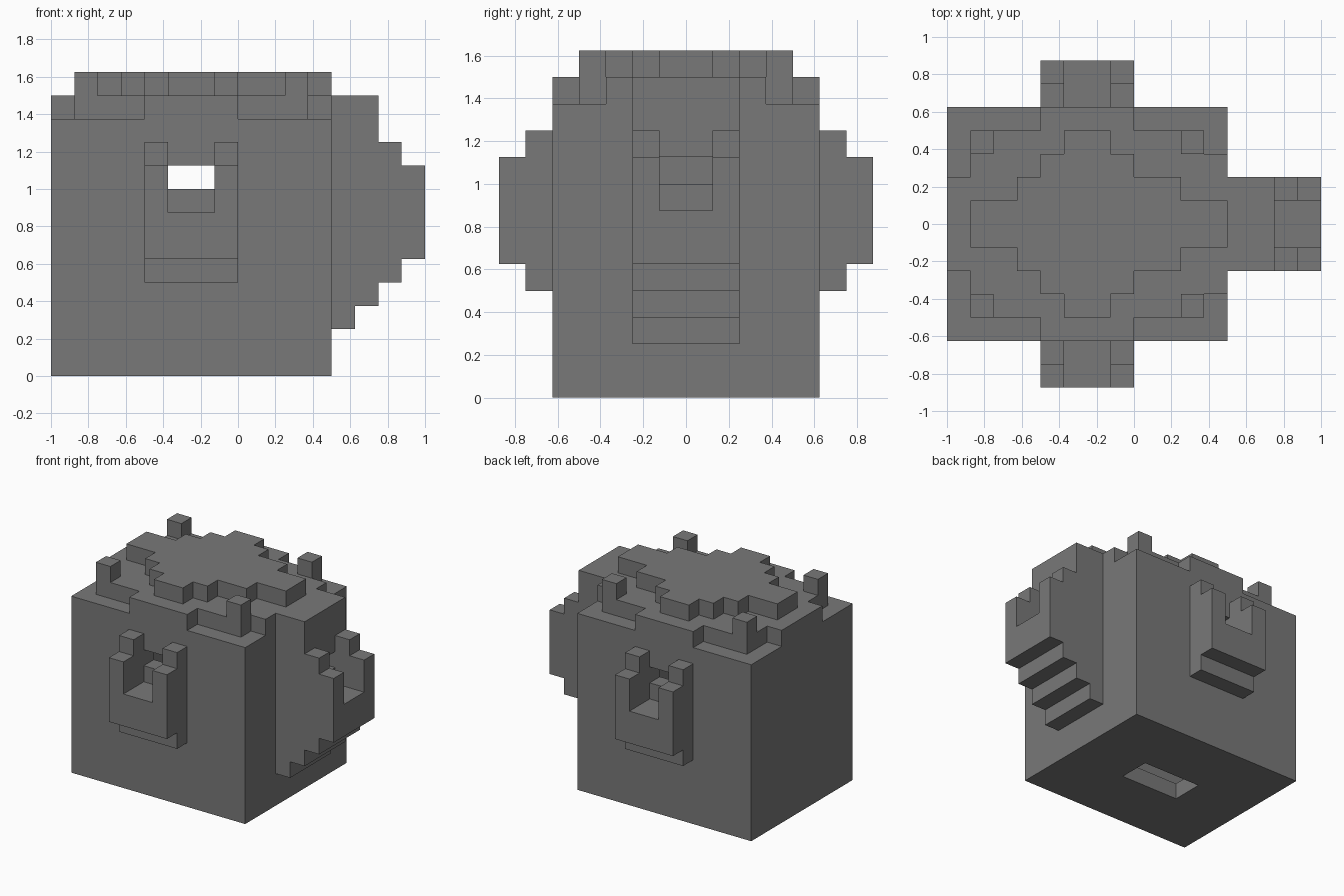
import bpy
import bmesh
from math import pi
from mathutils import Matrix, Vector

U = 0.125  # size of one block; all coordinates below are in blocks

if "Cube" in bpy.data.objects:
    bpy.data.objects.remove(bpy.data.objects["Cube"], do_unlink=True)

grey = bpy.data.materials.new("stone grey")
colour = (0.19, 0.19, 0.19, 1)
grey.use_nodes = True
grey.diffuse_color = colour
grey.node_tree.nodes["Principled BSDF"].inputs["Base Color"].default_value = colour


def prism(name, outline, lo, hi, upright=False, place=Matrix()):
    """Extrude an outline along z, or along y when upright (outline is x, z)."""
    bm = bmesh.new()
    points = [(a, lo, b) if upright else (a, b, lo) for a, b in outline]
    face = bm.faces.new([bm.verts.new(p) for p in points])
    grown = bmesh.ops.extrude_face_region(bm, geom=[face])["geom"]
    step = Vector((0, hi - lo, 0) if upright else (0, 0, hi - lo))
    bmesh.ops.translate(bm, vec=step,
                        verts=[g for g in grown if isinstance(g, bmesh.types.BMVert)])
    bmesh.ops.transform(bm, matrix=Matrix.Scale(U, 4) @ place, verts=bm.verts)
    bmesh.ops.recalc_face_normals(bm, faces=bm.faces)
    mesh = bpy.data.meshes.new(name)
    bm.to_mesh(mesh)
    bm.free()
    mesh.materials.append(grey)
    obj = bpy.data.objects.new(name, mesh)
    bpy.context.collection.objects.link(obj)
    return obj


def box(name, x, y, z):
    return prism(name, [(x[0], y[0]), (x[1], y[0]), (x[1], y[1]), (x[0], y[1])], *z)


def mirrored(half):
    return half + [(x, -y) for x, y in reversed(half)]


def cut(obj, cutters):
    for cutter in cutters:
        cutter.hide_render = True
        mod = obj.modifiers.new("cut", "BOOLEAN")
        mod.operation, mod.solver, mod.object = "DIFFERENCE", "EXACT", cutter
    bpy.context.view_layer.update()
    graph = bpy.context.evaluated_depsgraph_get()
    solid = bpy.data.meshes.new_from_object(obj.evaluated_get(graph))
    obj.modifiers.clear()
    obj.data = solid


# Hollow body with side openings and a slot in the base
body = box("body", (-8, 4), (-5, 5), (0, 11))
neck = prism("spout_neck", [(4, 2), (5, 2), (5, 3), (6, 3), (6, 12), (4, 12)], -2, 2, True)
cavity = box("cavity_cutter", (-7, 3), (-4, 4), (1, 10))
slot = box("slot_cutter", (-4, 0), (-1, 1), (-1, 2))
side_tunnel = box("side_cutter", (-3, -1), (-6, 6), (8, 9))
spout_tunnel = box("spout_cutter", (2, 7), (-1, 1), (8, 9))
cutters = [cavity, slot, side_tunnel, spout_tunnel]
cut(body, cutters)
cut(neck, [spout_tunnel])
for cutter in cutters:
    bpy.data.objects.remove(cutter, do_unlink=True)

# Stepped lid layers
rim = [(-8, 2), (-7, 2), (-7, 4), (-4, 4), (-4, 5), (0, 5), (0, 4), (3, 4), (3, 3), (4, 3)]
prism("lower_lid", mirrored(rim), 11, 12)
crown = [(-7, 1), (-5, 1), (-5, 2), (-4, 2), (-4, 3), (-3, 3), (-3, 4),
         (-1, 4), (-1, 3), (0, 3), (0, 2), (2, 2), (2, 1), (4, 1)]
prism("upper_lid", mirrored(crown), 12, 13)

# Corner posts
for x in (-7, 2):
    for y in (-4, 3):
        box("corner_post", (x, x + 1), (y, y + 1), (12, 13))

# Forked cups: one on the front, one on the back, one at the spout tip
base = [(0, 4), (1, 4), (1, 5), (2, 5)]
prong = base + [(2, 9), (1, 9), (1, 10), (0, 10)]
middle = base + [(2, 7), (0, 7)]
for name, spot, turn in (("front_cup", (-2, -5, 0), -pi / 2),
                         ("back_cup", (-2, 5, 0), pi / 2),
                         ("spout_cup", (6, 0, 0), 0)):
    place = Matrix.Translation(spot) @ Matrix.Rotation(turn, 4, "Z")
    prism(name + "_floor", middle, -1, 1, True, place)
    for lo in (-2, 1):
        prism(name + "_prong", prong, lo, lo + 1, True, place)
